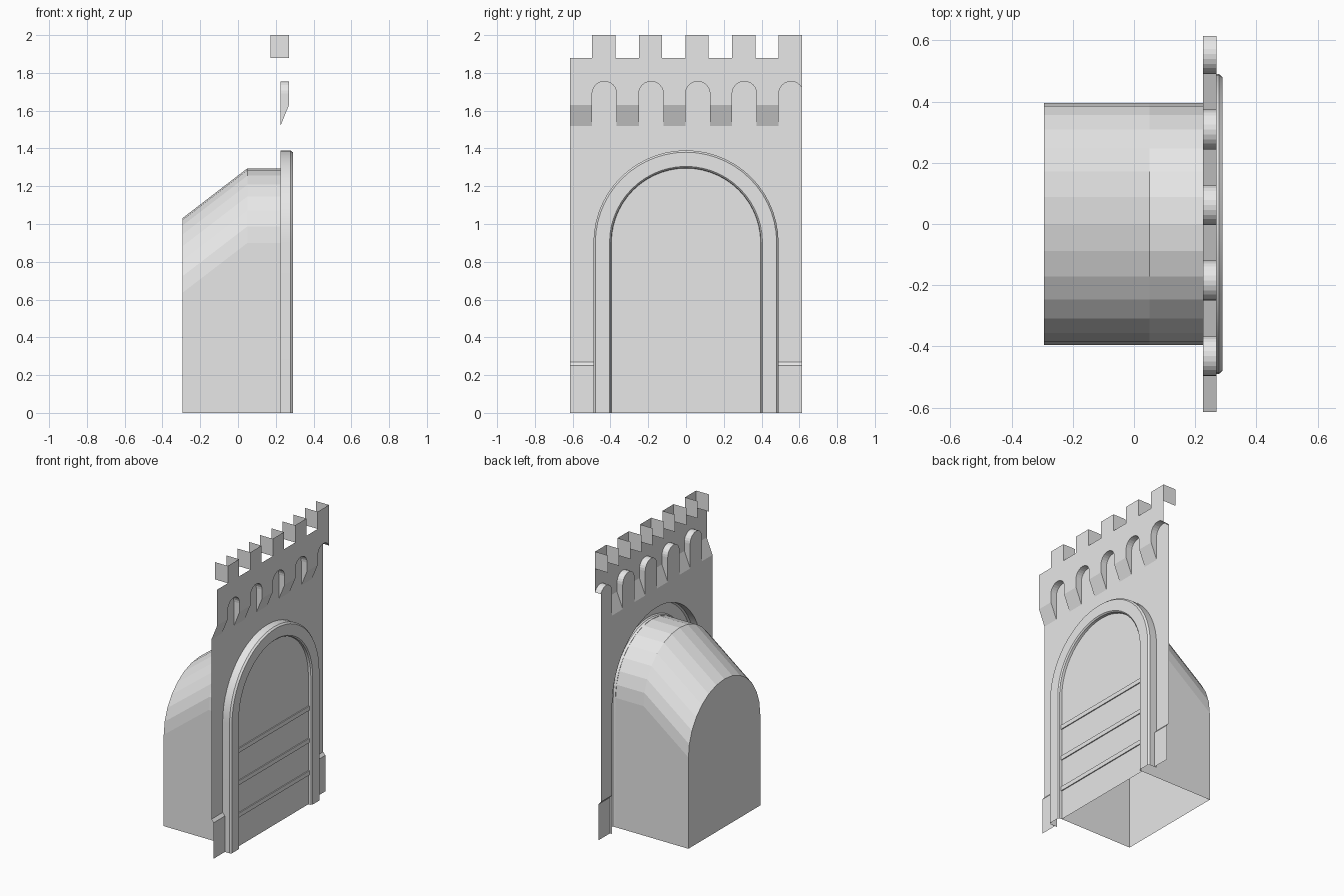
import bpy, bmesh, math

cube = bpy.data.objects.get("Cube")
if cube:
    bpy.data.objects.remove(cube, do_unlink=True)

stone = bpy.data.materials.new("stone_grey")
stone.use_nodes = True
colour = (0.8, 0.8, 0.8, 1)
stone.diffuse_color = colour
stone.node_tree.nodes["Principled BSDF"].inputs["Base Color"].default_value = colour

WALL, UPPER, EDGE = 0.225, 0.27, 0.615      # wall planes and half width
SPRING, TOP, CREST = 0.9, 1.88, 2.0
SLOPE_LOW, SLOPE_HIGH = 1.52, 1.63
STEP, FIRST = 0.247, -0.497


def make(name, build, smooth=False):
    """Make an object from a function that fills a bmesh."""
    bm = bmesh.new()
    build(bm)
    bmesh.ops.remove_doubles(bm, verts=bm.verts, dist=0.0005)
    mesh = bpy.data.meshes.new(name)
    bm.to_mesh(mesh)
    bm.free()
    mesh.materials.append(stone)
    obj = bpy.data.objects.new(name, mesh)
    bpy.context.collection.objects.link(obj)
    if smooth:
        bpy.ops.object.select_all(action='DESELECT')
        obj.select_set(True)
        bpy.context.view_layer.objects.active = obj
        bpy.ops.object.shade_smooth_by_angle(angle=math.radians(25))
    return obj


def sheet(bm, x, outline, facing=1):
    """Flat face in the plane x, turned to face +x or -x."""
    face = bm.faces.new([bm.verts.new((x, y, z)) for y, z in outline])
    face.normal_update()
    if face.normal.x * facing < 0:
        face.normal_flip()


def loft(bm, path_a, path_b):
    """Strip of quads between two paths of equal length."""
    a = [bm.verts.new(p) for p in path_a]
    b = [bm.verts.new(p) for p in path_b]
    for i in range(len(a) - 1):
        bm.faces.new((a[i], b[i], b[i + 1], a[i + 1]))


def at(x, outline):
    return [(x, y, z) for y, z in outline]


def arch(r, segments, drop=0.0):
    """Round-topped doorway outline, from -y foot to +y foot."""
    pts = [(-r, 0)]
    for i in range(segments + 1):
        t = math.pi * i / segments
        pts.append((-r * math.cos(t), SPRING - drop + r * math.sin(t)))
    return pts + [(r, 0)]


def niche(k, foot):
    """Outline of one small arch between corbels, cut at the wall edge."""
    r, spring = 0.065, 1.69
    start = FIRST + STEP * k
    pts = [(start, foot)]
    for i in range(13):
        t = math.pi * i / 12
        y = start + r - r * math.cos(t)
        if y >= EDGE:
            d = EDGE - start - r
            return pts + [(EDGE, spring + math.sqrt(r * r - d * d))]
        pts.append((y, spring + r * math.sin(t)))
    return pts + [(start + 2 * r, foot)]


def niches(foot):
    return [p for k in range(5) for p in niche(k, foot)]


def build_wall(bm):
    # lower wall with the doorway cut out and niche backs on top
    door = arch(0.49, 28)
    door[0], door[-1] = (-0.49, 0.27), (0.49, 0.27)
    sheet(bm, WALL, [(-EDGE, 0.27), (-EDGE, SLOPE_LOW)] + niches(SLOPE_LOW)
          + [(EDGE, 0.27)] + door[::-1])


def build_plinth(bm):
    for s in (-1, 1):
        inner, outer = sorted((s * 0.49, s * EDGE))
        sides = [[(x, y, z) for x, z in ((WALL, 0.27), (0.242, 0.25), (0.242, 0))]
                 for y in (inner, outer)]
        loft(bm, *sides)


def build_parapet(bm):
    crest = []
    for k in range(5):
        a = FIRST + STEP * k
        b = min(a + 0.123, EDGE)
        crest += [(a, TOP), (a, CREST), (b, CREST), (b, TOP)]
        # merlon cheeks
        for y in (a, b):
            loft(bm, [(0.172, y, TOP), (0.172, y, CREST)],
                 [(UPPER, y, TOP), (UPPER, y, CREST)])
    crest.pop()
    sheet(bm, UPPER, [(-EDGE, SLOPE_HIGH), (-EDGE, TOP)] + crest
          + niches(SLOPE_HIGH)[::-1])


def build_corbels(bm):
    for k in range(5):
        loft(bm, at(UPPER, niche(k, SLOPE_HIGH)), at(WALL, niche(k, SLOPE_LOW)))
        # sloping underside
        b = FIRST + STEP * k
        a = max(b - STEP + 0.13, -EDGE)
        loft(bm, [(WALL, a, SLOPE_LOW), (UPPER, a, SLOPE_HIGH)],
             [(WALL, b, SLOPE_LOW), (UPPER, b, SLOPE_HIGH)])


def build_frame(bm):
    profile = [(0.49, WALL), (0.49, 0.278), (0.48, 0.29),
               (0.405, 0.29), (0.397, 0.282), (0.395, 0.265)]
    for (ra, xa), (rb, xb) in zip(profile, profile[1:]):
        loft(bm, at(xa, arch(ra, 28)), at(xb, arch(rb, 28)))


def build_door(bm):
    sheet(bm, 0.265, arch(0.396, 28))


def build_rails(bm):
    for z in (0.205, 0.43, 0.655):
        section = [(0.265, z), (0.272, z), (0.272, z + 0.03), (0.265, z + 0.03)]
        loft(bm, [(x, -0.395, h) for x, h in section],
             [(x, 0.395, h) for x, h in section])


def build_tunnel(bm):
    # level vault, then a vault that slopes down to the rear
    front, rear = arch(0.395, 14), arch(0.395, 14, 0.265)
    loft(bm, at(0.265, front), at(0.05, front))
    loft(bm, at(0.05, front), at(-0.295, rear))
    sheet(bm, -0.295, rear, -1)


make("lower_wall", build_wall)
make("plinth", build_plinth)
make("parapet", build_parapet)
make("corbels", build_corbels)
make("arch_frame", build_frame, smooth=True)
make("door", build_door)
make("door_rails", build_rails)
make("tunnel", build_tunnel)
